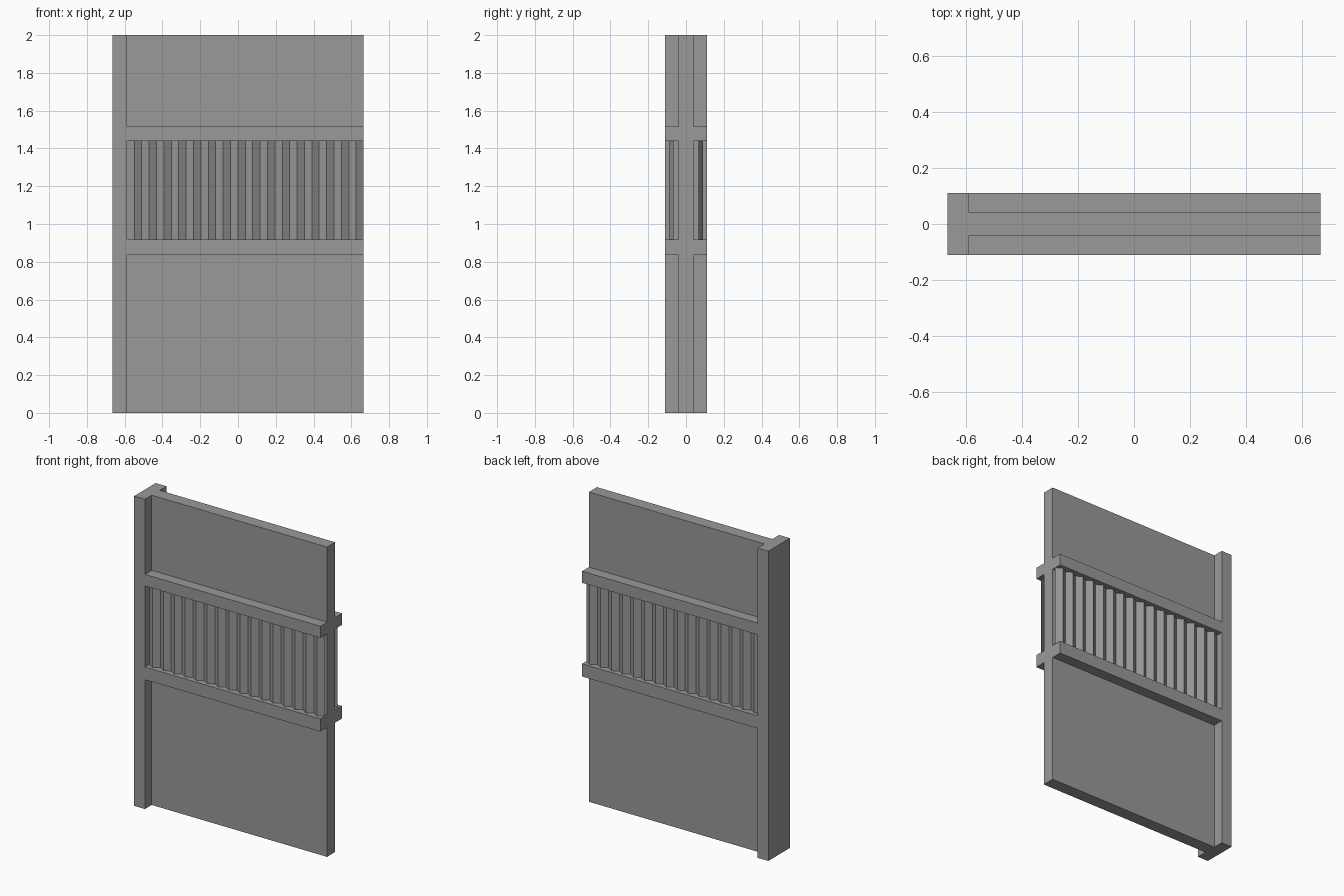
import bpy
import bmesh

cube = bpy.data.objects.get("Cube")
if cube:
    bpy.data.objects.remove(cube, do_unlink=True)

grey = bpy.data.materials.new("mid grey")
grey.use_nodes = True
colour = (0.32, 0.32, 0.32, 1)
grey.diffuse_color = colour
grey.node_tree.nodes["Principled BSDF"].inputs["Base Color"].default_value = colour

LEFT, INNER, RIGHT = -0.665, -0.588, 0.665   # post edge, post inner side, open end
DEPTH, PANEL = 0.11, 0.041                   # half depths of frame and panel
RAIL_LOW, RAIL_HIGH = (0.835, 0.917), (1.44, 1.515)


def finish(name, bm):
    mesh = bpy.data.meshes.new(name)
    bm.to_mesh(mesh)
    bm.free()
    mesh.materials.append(grey)
    obj = bpy.data.objects.new(name, mesh)
    bpy.context.collection.objects.link(obj)
    return obj


def box(name, x, y, z):
    bm = bmesh.new()
    bmesh.ops.create_cube(bm, size=1)
    for v in bm.verts:
        v.co = [r[0] if c < 0 else r[1] for c, r in zip(v.co, (x, y, z))]
    return finish(name, bm)


def corrugated_sheet(name, side, ridges=16):
    """Upright zigzag sheet between the rails, facing side * y."""
    bm = bmesh.new()
    step = (RIGHT - INNER) / (2 * ridges)
    columns = []
    for i in range(2 * ridges + 1):
        y = side * (0.09 if i % 2 else 0.065)
        columns.append([bm.verts.new((INNER + i * step, y, z))
                        for z in (RAIL_LOW[1], RAIL_HIGH[0])])
    for a, b in zip(columns, columns[1:]):
        corners = (a[0], b[0], b[1], a[1])
        bm.faces.new(corners if side < 0 else corners[::-1])
    return finish(name, bm)


# Post and central panel
box("edge_post", (LEFT, INNER), (-DEPTH, DEPTH), (0, 2))
box("wall_panel", (INNER, RIGHT), (-PANEL, PANEL), (0, 2))

# Rails and corrugated infill on both faces
for face, side in (("front", -1), ("back", 1)):
    y = sorted((side * PANEL, side * DEPTH))
    box(face + "_lower_rail", (INNER, RIGHT), y, RAIL_LOW)
    box(face + "_upper_rail", (INNER, RIGHT), y, RAIL_HIGH)
    corrugated_sheet(face + "_corrugated_sheet", side)
